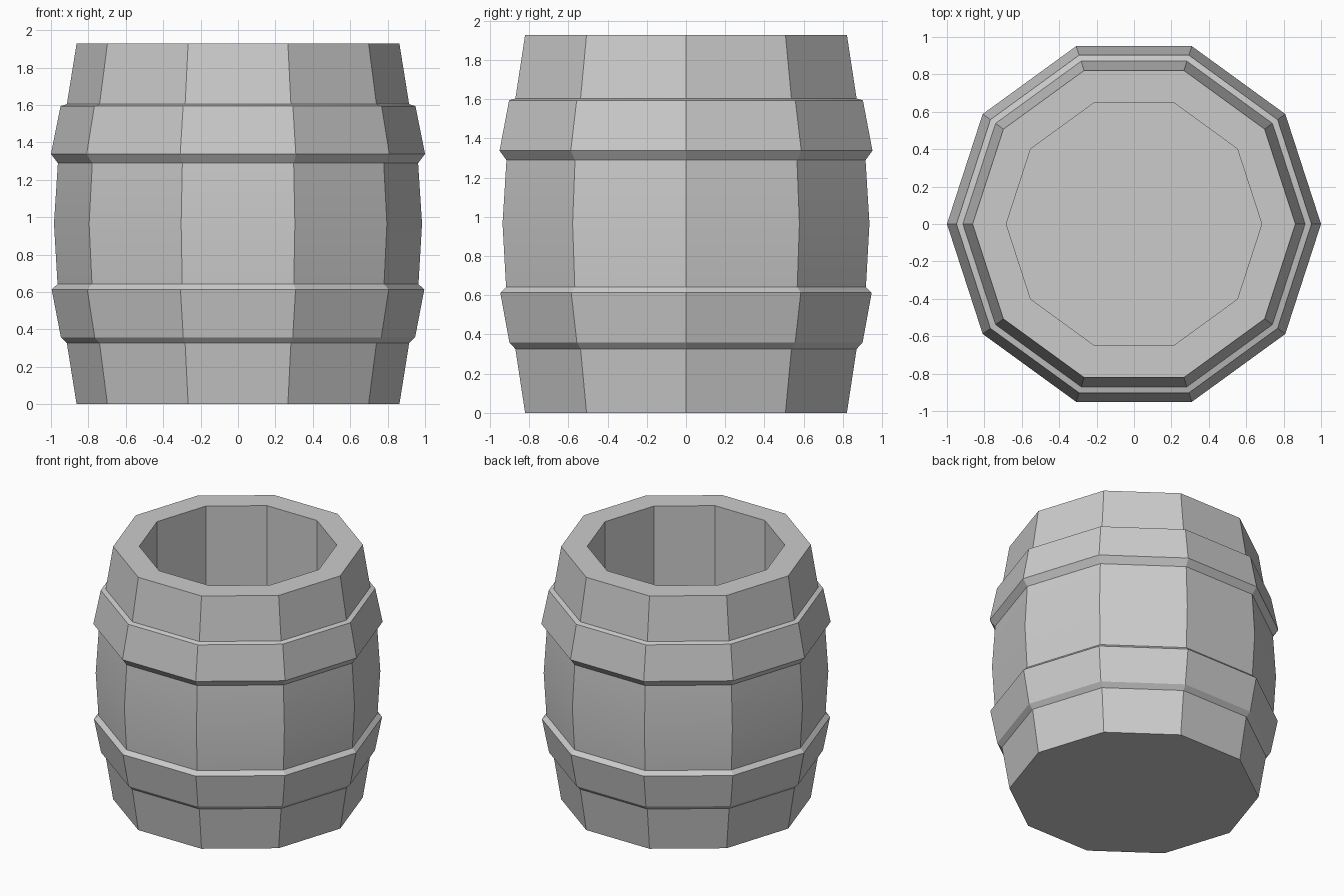
import bpy, bmesh
from math import cos, sin, tau, radians

if "Cube" in bpy.data.objects:
    bpy.data.objects.remove(bpy.data.objects["Cube"])

SIDES = 10

# Half-section (radius, height): underside, staves with two hoops, rim, inner wall, floor
PROFILE = [
    (0.863, 0.0), (0.915, 0.326),
    (0.947, 0.358), (0.996, 0.613),      # lower hoop
    (0.965, 0.642), (0.984, 0.965), (0.963, 1.289),
    (1.0, 1.338), (0.949, 1.594),        # upper hoop
    (0.915, 1.604), (0.863, 1.928),
    (0.683, 1.928), (0.683, 0.18),       # hollow inside
]


def lathe(name, profile, sides):
    """Turn a profile about z and cap both ends with flat polygons."""
    bm = bmesh.new()
    rings = [[bm.verts.new((r * cos(tau * i / sides), r * sin(tau * i / sides), z))
              for i in range(sides)] for r, z in profile]
    for a, b in zip(rings, rings[1:]):
        for i in range(sides):
            j = (i + 1) % sides
            bm.faces.new((a[i], a[j], b[j], b[i]))
    bm.faces.new(rings[0][::-1])
    bm.faces.new(rings[-1])
    bmesh.ops.recalc_face_normals(bm, faces=bm.faces)
    mesh = bpy.data.meshes.new(name)
    bm.to_mesh(mesh)
    bm.free()
    obj = bpy.data.objects.new(name, mesh)
    bpy.context.collection.objects.link(obj)
    return obj


# Open barrel; only the gentle bulge at the middle is shaded smooth
barrel = lathe("barrel", PROFILE, SIDES)
bpy.context.view_layer.objects.active = barrel
barrel.select_set(True)
bpy.ops.object.shade_smooth_by_angle(angle=radians(20))
